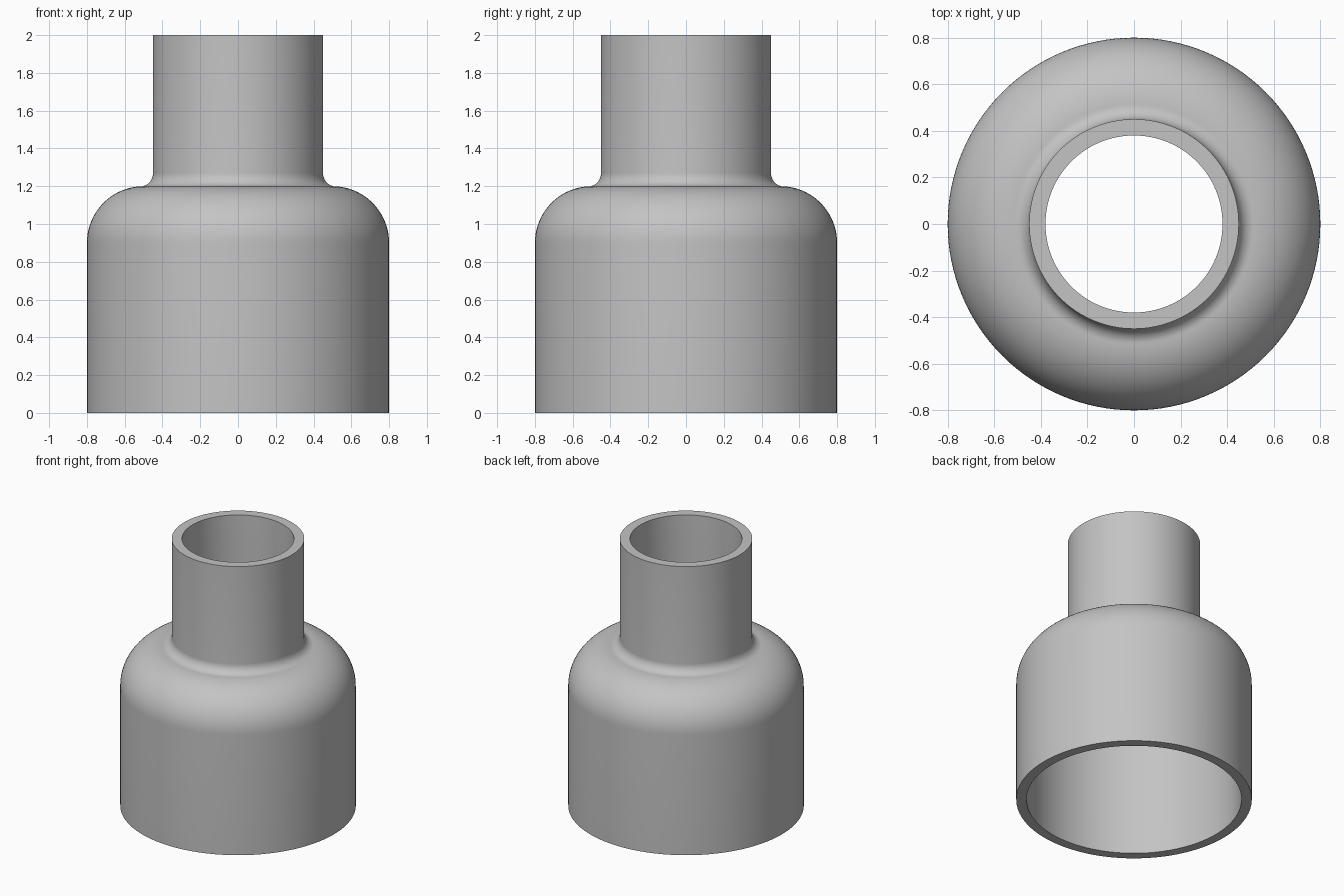
import bpy, bmesh
from math import sin, cos, pi, radians

if "Cube" in bpy.data.objects:
    bpy.data.objects.remove(bpy.data.objects["Cube"], do_unlink=True)

SEGMENTS = 128
WALL = 0.07

grey = bpy.data.materials.new("plain grey")
grey.use_nodes = True
colour = (0.55, 0.55, 0.55, 1)
grey.diffuse_color = colour
grey.node_tree.nodes["Principled BSDF"].inputs["Base Color"].default_value = colour


def arc(cx, cz, rx, rz, start, end, steps):
    """Points of an elliptical arc in the x-z plane, angles in degrees."""
    angles = [radians(start + (end - start) * i / steps) for i in range(steps + 1)]
    return [(cx + rx * cos(a), cz + rz * sin(a)) for a in angles]


def wall_profile(inset):
    """Side of the pipe from bottom to top, moved inwards by the inset."""
    shoulder = arc(0.5, 0.9, 0.3 - inset, 0.3 - inset, 0, 90, 20)
    fillet = arc(0.515, 1.27, 0.065 + inset, 0.07 + inset, 270, 180, 12)
    return [(0.8 - inset, 0)] + shoulder + fillet + [(0.45 - inset, 2)]


# Closed cross-section: outer wall up, inner wall back down
profile = wall_profile(0) + wall_profile(WALL)[::-1]

# Revolve the section into a hollow reducer
bm = bmesh.new()
rings = []
for s in range(SEGMENTS):
    a = 2 * pi * s / SEGMENTS
    rings.append([bm.verts.new((r * cos(a), r * sin(a), z)) for r, z in profile])
n = len(profile)
for s in range(SEGMENTS):
    here, there = rings[s], rings[(s + 1) % SEGMENTS]
    for i in range(n):
        j = (i + 1) % n
        bm.faces.new((here[i], there[i], there[j], here[j]))
bmesh.ops.remove_doubles(bm, verts=bm.verts, dist=0.0001)
bmesh.ops.recalc_face_normals(bm, faces=bm.faces)

mesh = bpy.data.meshes.new("pipe_reducer")
bm.to_mesh(mesh)
bm.free()
mesh.materials.append(grey)
reducer = bpy.data.objects.new("pipe_reducer", mesh)
bpy.context.collection.objects.link(reducer)

# Smooth walls with sharp rims
bpy.ops.object.select_all(action="DESELECT")
reducer.select_set(True)
bpy.context.view_layer.objects.active = reducer
bpy.ops.object.shade_smooth_by_angle(angle=radians(30))
